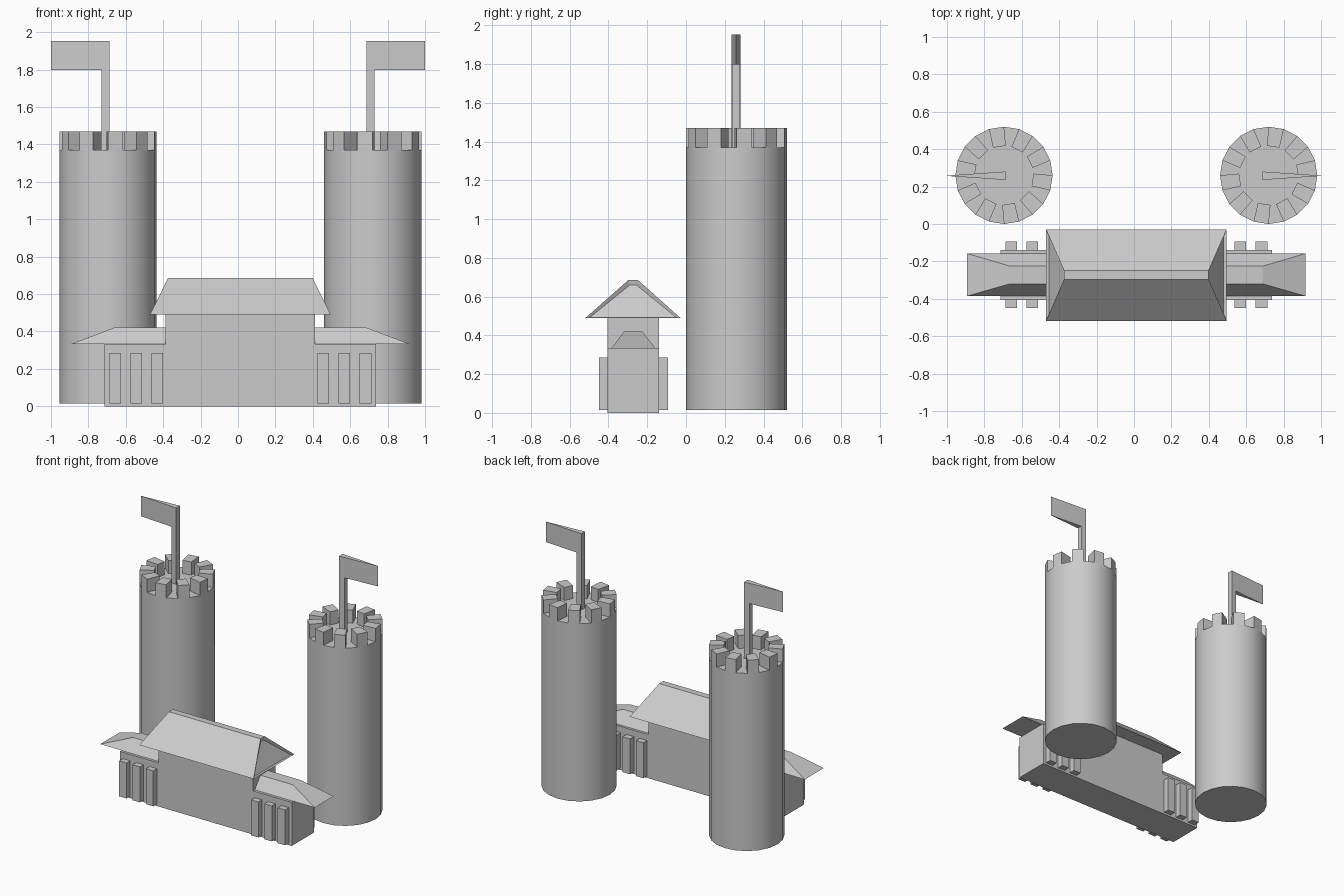
import bpy, bmesh, math
from mathutils import Vector

if "Cube" in bpy.data.objects:
    bpy.data.objects.remove(bpy.data.objects["Cube"])

MID = 0.0125            # mirror plane of the building and the towers
HY = -0.2725            # depth centre of the building


def make(name, bm, smooth=False):
    bmesh.ops.recalc_face_normals(bm, faces=bm.faces[:])
    me = bpy.data.meshes.new(name)
    bm.to_mesh(me)
    bm.free()
    ob = bpy.data.objects.new(name, me)
    bpy.context.collection.objects.link(ob)
    if smooth:
        bpy.ops.object.select_all(action='DESELECT')
        bpy.context.view_layer.objects.active = ob
        ob.select_set(True)
        bpy.ops.object.shade_smooth_by_angle(angle=math.radians(30))
    return ob


def loft(bm, low, high):
    """Closed solid between two matching point loops."""
    a = [bm.verts.new(p) for p in low]
    b = [bm.verts.new(p) for p in high]
    n = len(a)
    bm.faces.new(a[::-1])
    bm.faces.new(b)
    for i in range(n):
        j = (i + 1) % n
        bm.faces.new((a[i], a[j], b[j], b[i]))


def rect(x0, x1, y0, y1, z):
    return [(x0, y0, z), (x1, y0, z), (x1, y1, z), (x0, y1, z)]


def prism(bm, pts, z0, z1):
    loft(bm, [(x, y, z0) for x, y in pts], [(x, y, z1) for x, y in pts])


def mirrored(side, x):
    return MID + side * x


def tower(name, side):
    cx, cy, r, n = mirrored(side, 0.7075), 0.26, 0.26, 20
    step = 2 * math.pi / n
    # round shaft
    bm = bmesh.new()
    ring = [(cx + r * math.cos(i * step), cy + r * math.sin(i * step)) for i in range(n)]
    prism(bm, ring, 0.015, 1.37)
    make(name + "_shaft", bm, True)
    # battlements on every second side
    bm = bmesh.new()
    for k in range(n // 2):
        a = -math.pi / 2 + (2 * k + 0.5) * step
        d, t = Vector((math.cos(a), math.sin(a))), Vector((-math.sin(a), math.cos(a)))
        ro, wo = r * math.cos(step / 2), r * math.sin(step / 2)
        pts = [d * ro - t * wo, d * ro + t * wo, d * 0.155 + t * 0.034, d * 0.155 - t * 0.034]
        prism(bm, [(cx - side * p.x, cy + p.y) for p in pts], 1.37, 1.47)
    make(name + "_battlements", bm)


def flag(name, side):
    # wedge-shaped pole and banner, thick at the inner edge
    x0, y, h = side * 0.687, 0.258, 0.0225
    xp, hp, xt, ht = x0 + side * 0.043, 0.0194, side * 1.0, 0.001
    bm = bmesh.new()
    outline = [(x0, 1.37, h), (xp, 1.37, hp), (xp, 1.797, hp),
               (xt, 1.797, ht), (xt, 1.952, ht), (xp, 1.952, hp), (x0, 1.952, h), (x0, 1.797, h)]
    loft(bm, [(x, y - t, z) for x, z, t in outline], [(x, y + t, z) for x, z, t in outline])
    make(name, bm)


for label, s in (("left", -1), ("right", 1)):
    tower(label + "_tower", s)
    flag(label + "_flag", s)

    # wing roof, hipped at the outer end
    bm = bmesh.new()
    xs = sorted((mirrored(s, 0.39), mirrored(s, 0.905)))
    xr = sorted((mirrored(s, 0.39), mirrored(s, 0.675)))
    loft(bm, rect(*xs, HY - 0.113, HY + 0.115, 0.333), rect(*xr, HY - 0.047, HY + 0.047, 0.42))
    make(label + "_wing_roof", bm)

    # pilasters on front and back
    bm = bmesh.new()
    for x in (0.444, 0.5565, 0.669):
        for y0, y1 in ((-0.45, -0.40), (-0.145, -0.093)):
            c = mirrored(s, x)
            loft(bm, rect(c - 0.031, c + 0.031, y0, y1, 0.015),
                 rect(c - 0.031, c + 0.031, y0, y1, 0.285))
    make(label + "_pilasters", bm)

# long low body and taller hall
for name, w, z0, z1 in (("wings_body", 0.725, 0.0, 0.333), ("hall_body", 0.40, 0.333, 0.49)):
    bm = bmesh.new()
    y0, y1 = HY - 0.133, HY + 0.133
    loft(bm, rect(MID - w, MID + w, y0, y1, z0), rect(MID - w, MID + w, y0, y1, z1))
    make(name, bm)

# hall roof with recessed end panels
bm = bmesh.new()
loft(bm, rect(MID - 0.483, MID + 0.483, HY - 0.246, HY + 0.244, 0.49),
     rect(MID - 0.387, MID + 0.387, HY - 0.025, HY + 0.025, 0.685))
bmesh.ops.recalc_face_normals(bm, faces=bm.faces[:])
ends = [f for f in bm.faces if abs(f.normal.x) > 0.5]
bmesh.ops.inset_individual(bm, faces=ends, thickness=0.022, depth=-0.015)
make("hall_roof", bm)
